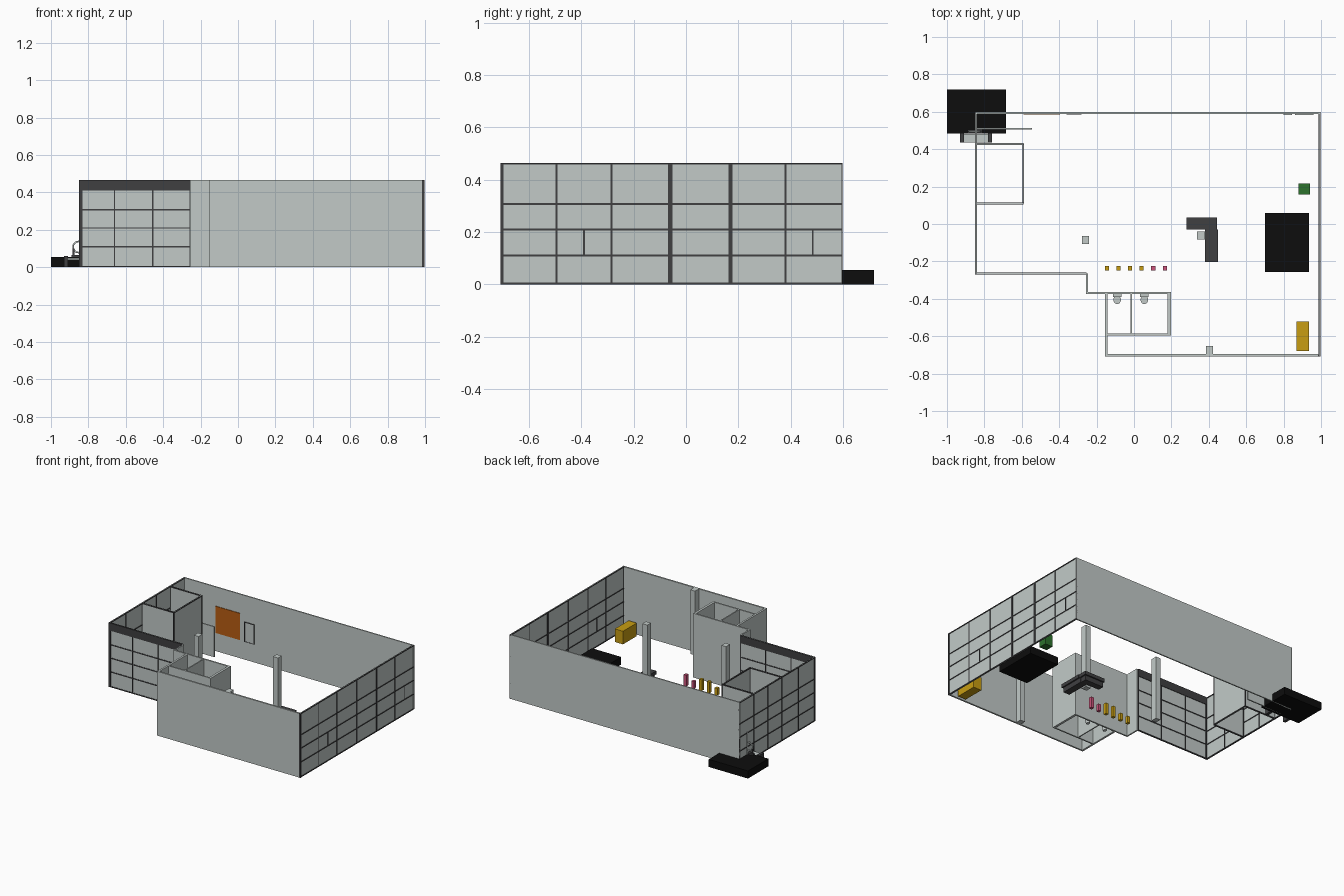
import bpy, bmesh, math
from mathutils import Matrix, Vector

cube = bpy.data.objects.get("Cube")
if cube:
    bpy.data.objects.remove(cube, do_unlink=True)


def material(name, r, g, b):
    m = bpy.data.materials.new(name)
    m.use_nodes = True
    m.diffuse_color = (r, g, b, 1)
    p = next(n for n in m.node_tree.nodes if n.type == 'BSDF_PRINCIPLED')
    p.inputs["Base Color"].default_value = (r, g, b, 1)
    p.inputs["Roughness"].default_value = 0.8
    return m


WALL = material("pale_grey", 0.54, 0.59, 0.575)
FRAME = material("dark_grey", 0.05, 0.05, 0.053)
BLACK = material("black", 0.004, 0.004, 0.004)
YELLOW = material("yellow", 0.58, 0.34, 0.006)
GREEN = material("green", 0.026, 0.17, 0.026)
PINK = material("pink", 0.6, 0.09, 0.2)
ORANGE = material("orange", 0.48, 0.11, 0.006)
H = 0.465


def finish(name, bm, mat):
    me = bpy.data.meshes.new(name)
    bm.to_mesh(me)
    bm.free()
    me.materials.append(mat)
    ob = bpy.data.objects.new(name, me)
    bpy.context.collection.objects.link(ob)
    return ob


def boxes(name, mat, *bounds):
    """One object from boxes given as (x0, x1, y0, y1, z0, z1)."""
    bm = bmesh.new()
    for x0, x1, y0, y1, z0, z1 in bounds:
        centre = Vector((x0 + x1, y0 + y1, z0 + z1)) / 2
        size = Matrix.Diagonal((x1 - x0, y1 - y0, z1 - z0, 1))
        bmesh.ops.create_cube(bm, size=1, matrix=Matrix.Translation(centre) @ size)
    return finish(name, bm, mat)


def facade(name, axis, pos, posts, rails, extra=(), wide=()):
    """Thin panel wall with a dark grid: extra holds (u0, u1, z0, z1) bars."""
    def span(u0, u1, z0, z1, depth):
        across = (pos - depth, pos + depth)
        return (u0, u1, *across, z0, z1) if axis == 'x' else (*across, u0, u1, z0, z1)
    lo, hi, w = posts[0], posts[-1], 0.0035
    boxes(name + "_panels", WALL, span(lo, hi, 0, H, 0.002))
    bars = [(max(lo, u - w), min(hi, u + w), 0, H) for u in posts]
    bars += [(u - 0.008, u + 0.008, 0, H) for u in wide]
    bars += [(lo, hi, max(0, z - w), min(H, z + w)) for z in rails]
    bars += list(extra)
    boxes(name + "_frame", FRAME, *[span(*b, 0.005) for b in bars])


RAILS = (0.0035, 0.11, 0.21, 0.307, H - 0.0035)

# Solid outer walls
boxes("back_wall", WALL, (-0.845, 0.995, 0.589, 0.598, 0, H))
boxes("front_wall", WALL, (-0.155, 0.985, -0.708, -0.696, 0, H))

# Framed outer walls, with half-bay mullions
facade("left_side_window_wall", 'y', 0.991, (-0.708, -0.495, -0.285, -0.06, 0.17, 0.38, 0.598),
       RAILS, [(-0.393, -0.387, 0.11, 0.21), (0.482, 0.488, 0.11, 0.21)], (-0.06, 0.17))
facade("right_side_window_wall", 'y', -0.845, (-0.268, -0.08, 0.11, 0.27, 0.43, 0.598), RAILS)
facade("entrance_wall", 'x', -0.264, (-0.848, -0.66, -0.455, -0.255), RAILS)
boxes("entrance_beam", FRAME, (-0.85, -0.255, -0.27, -0.258, 0.41, H))
boxes("corner_posts", FRAME, (-0.85, -0.832, -0.27, -0.258, 0, H),
      (0.985, 0.997, -0.709, -0.697, 0, H))

# Framed inner room
facade("inner_room_front", 'x', 0.11, (-0.845, -0.59), (0.0035, 0.21, H - 0.0035))
facade("inner_room_back", 'x', 0.428, (-0.845, -0.59), (0.0035, 0.21, H - 0.0035))
facade("inner_room_side", 'y', -0.592, (0.11, 0.43), (0.0035, H - 0.0035))

# Washroom walls, sharing the stepped corner
boxes("washroom_walls", WALL,
      (-0.256, -0.246, -0.375, -0.265, 0, H),
      (-0.256, 0.197, -0.375, -0.364, 0, H),
      (0.18, 0.197, -0.595, -0.364, 0, H),
      (-0.155, 0.197, -0.595, -0.585, 0, H),
      (-0.155, -0.141, -0.708, -0.364, 0, H),
      (-0.019, -0.011, -0.59, -0.37, 0, H))

# Toilets: cistern plus rounded bowl
for side, x in (("right", -0.09), ("left", 0.055)):
    boxes(side + "_toilet_cistern", WALL, (x - 0.022, x + 0.022, -0.39, -0.375, 0.03, 0.09))
    bm = bmesh.new()
    bmesh.ops.create_cone(bm, cap_ends=True, segments=24, radius1=0.012, radius2=0.02, depth=0.045,
                          matrix=Matrix.Translation((x, -0.405, 0.0225)) @ Matrix.Diagonal((1, 1.15, 1, 1)))
    finish(side + "_toilet_bowl", bm, WALL)

# Columns
boxes("columns", WALL, (-0.278, -0.241, -0.108, -0.063, 0, H),
      (0.338, 0.379, -0.082, -0.04, 0, H),
      (0.385, 0.423, -0.697, -0.653, 0, H))

# L-shaped counter with overhanging top
boxes("counter_top", FRAME, (0.28, 0.445, -0.03, 0.035, 0.035, 0.06),
      (0.38, 0.45, -0.203, -0.03, 0.035, 0.06))
boxes("counter_base", FRAME, (0.285, 0.435, -0.02, 0.025, 0, 0.036),
      (0.39, 0.44, -0.195, -0.02, 0, 0.036))

# Platforms and storage boxes
boxes("inner_platform", BLACK, (0.70, 0.935, -0.257, 0.06, 0, 0.055))
boxes("outer_platform", BLACK, (-1.0, -0.685, 0.485, 0.718, 0, 0.055))
boxes("long_chest", YELLOW, (0.87, 0.935, -0.678, -0.52, 0, 0.095))
boxes("green_box", GREEN, (0.88, 0.94, 0.157, 0.217, 0, 0.085))

# Row of small display stands
for i, (tall, mat) in enumerate(((False, YELLOW), (False, YELLOW), (True, YELLOW),
                                 (True, YELLOW), (False, PINK), (True, PINK))):
    x = -0.145 + i * 0.062
    boxes(f"display_stand_{i + 1}", mat, (x - 0.011, x + 0.011, -0.248, -0.225, 0, 0.08 if tall else 0.05))

# Panels on the inside of the back wall
boxes("orange_wall_panel", ORANGE, (-0.59, -0.395, 0.585, 0.589, 0.133, 0.327))
boxes("wall_panel_outline", FRAME, (-0.36, -0.28, 0.585, 0.589, 0.13, 0.135),
      (-0.36, -0.28, 0.585, 0.589, 0.27, 0.275),
      (-0.36, -0.356, 0.585, 0.589, 0.13, 0.275), (-0.284, -0.28, 0.585, 0.589, 0.13, 0.275))
boxes("wall_panel", WALL, (-0.356, -0.284, 0.586, 0.589, 0.135, 0.27))
boxes("small_wall_panels", WALL, (0.8, 0.845, 0.583, 0.589, 0.1, 0.2),
      (0.86, 0.96, 0.583, 0.589, 0.1, 0.2))

# Low partition beside the inner room
boxes("low_partition", WALL, (-0.85, -0.545, 0.505, 0.514, 0, 0.22))

# Bench and wheeled stand across the corner
boxes("bench_top", WALL, (-0.91, -0.78, 0.435, 0.482, 0.038, 0.05))
boxes("bench_ends", FRAME, (-0.93, -0.91, 0.435, 0.485, 0, 0.06),
      (-0.78, -0.76, 0.435, 0.485, 0, 0.06))
boxes("stand_posts", FRAME, (-0.885, -0.875, 0.49, 0.5, 0.05, 0.1),
      (-0.825, -0.815, 0.49, 0.5, 0.05, 0.1), (-0.89, -0.81, 0.485, 0.505, 0.055, 0.065))
curve = bpy.data.curves.new("stand_wheel", 'CURVE')
curve.dimensions = '3D'
curve.bevel_depth = 0.005
curve.bevel_resolution = 1
ring = curve.splines.new('POLY')
ring.points.add(15)
ring.use_cyclic_u = True
for i, p in enumerate(ring.points):
    a = math.tau * i / 16
    p.co = (0.03 * math.cos(a), 0, 0.03 * math.sin(a), 1)
curve.materials.append(WALL)
wheel = bpy.data.objects.new("stand_wheel", curve)
wheel.location = (-0.852, 0.495, 0.108)
bpy.context.collection.objects.link(wheel)
